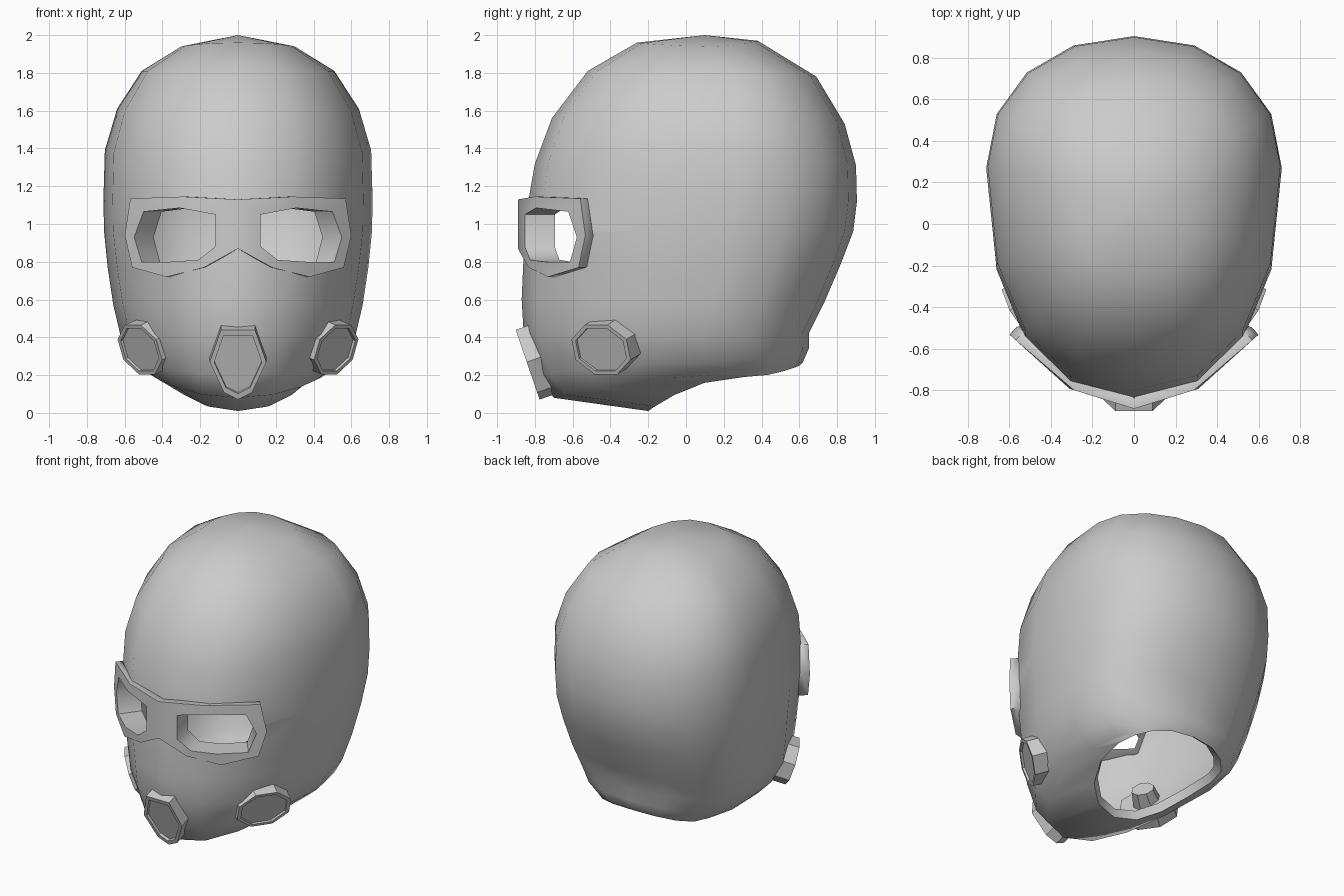
import bpy, bmesh, math
from mathutils import Vector

old = bpy.data.objects.get("Cube")
if old:
    bpy.data.objects.remove(old, do_unlink=True)

grey = bpy.data.materials.new("matte_grey")
grey.use_nodes = True
colour = (0.6, 0.6, 0.6, 1)
grey.diffuse_color = colour
grey.node_tree.nodes["Principled BSDF"].inputs["Base Color"].default_value = colour


def finish(name, bm, recalc=True):
    if recalc:
        bmesh.ops.recalc_face_normals(bm, faces=bm.faces[:])
    mesh = bpy.data.meshes.new(name)
    bm.to_mesh(mesh)
    bm.free()
    mesh.materials.append(grey)
    obj = bpy.data.objects.new(name, mesh)
    bpy.context.collection.objects.link(obj)
    return obj


def activate(obj):
    bpy.ops.object.select_all(action="DESELECT")
    obj.select_set(True)
    bpy.context.view_layer.objects.active = obj


def bridge(bm, a, b):
    n = len(a)
    for i in range(n):
        j = (i + 1) % n
        bm.faces.new((a[i], a[j], b[j], b[i]))


# Helmet shell rings: front y, front z, back y, back z, half width, side z,
# then front and back fullness (lower is squarer)
RINGS = [
    (-0.26, 1.96, 0.38, 1.97, 0.30, 1.94, 0.86, 0.97),
    (-0.52, 1.81, 0.69, 1.78, 0.51, 1.81, 0.85, 0.97),
    (-0.71, 1.56, 0.84, 1.53, 0.64, 1.61, 0.85, 0.96),
    (-0.80, 1.32, 0.90, 1.31, 0.705, 1.39, 0.87, 0.94),
    (-0.835, 1.12, 0.905, 1.12, 0.712, 1.15, 0.89, 0.93),
    (-0.855, 0.95, 0.885, 0.96, 0.71, 0.97, 0.89, 0.92),
    (-0.862, 0.78, 0.82, 0.79, 0.69, 0.77, 0.95, 0.90),
    (-0.87, 0.60, 0.73, 0.58, 0.66, 0.57, 1.0, 0.87),
    (-0.86, 0.43, 0.65, 0.42, 0.62, 0.40, 1.0, 0.85),
    (-0.79, 0.20, 0.65, 0.34, 0.54, 0.27, 0.97, 0.85),
    (-0.70, 0.08, 0.62, 0.27, 0.46, 0.20, 0.94, 0.85),
    (-0.20, 0.01, 0.60, 0.25, 0.39, 0.19, 0.92, 0.87),
]
SEGMENTS = 16


def shell_ring(bm, yf, zf, yb, zb, w, zs, front_full, back_full):
    mid = yf + 0.635 * (yb - yf)
    ring = []
    for i in range(SEGMENTS):
        a = 2 * math.pi * i / SEGMENTS
        s, c = math.sin(a), -math.cos(a)
        y_end, z_end, power = (yf, zf, front_full) if c < 0 else (yb, zb, back_full)
        x = math.copysign(abs(s) ** power, s) * w
        t = abs(c) ** power
        ring.append(bm.verts.new((x, mid + (y_end - mid) * t, zs + (z_end - zs) * t * t)))
    return ring


bm = bmesh.new()
rings = [shell_ring(bm, *r) for r in RINGS]
crown = bm.verts.new((0, 0.1, 2.0))
for i in range(SEGMENTS):
    bm.faces.new((crown, rings[0][i], rings[0][(i + 1) % SEGMENTS]))
for a, b in zip(rings, rings[1:]):
    bridge(bm, a, b)
bmesh.ops.recalc_face_normals(bm, faces=bm.faces[:])
if max(bm.faces, key=lambda f: f.calc_center_median().z).normal.z < 0:
    bmesh.ops.reverse_faces(bm, faces=bm.faces[:])
shell = finish("helmet_shell", bm, recalc=False)
solid = shell.modifiers.new("thickness", "SOLIDIFY")
solid.thickness = 0.06
solid.offset = -1

# Goggle frame: matching outer and eye-opening outlines for one side
OUTER = [(0, 1.13), (0.29, 1.145), (0.57, 1.135), (0.60, 0.94),
         (0.56, 0.77), (0.38, 0.72), (0.18, 0.77), (0, 0.87)]
EYE = [(0.12, 1.05), (0.31, 1.085), (0.50, 1.065), (0.55, 0.93),
       (0.51, 0.80), (0.36, 0.80), (0.21, 0.81), (0.12, 0.88)]


def frame_point(x, z, depth):
    """Point on the bent frame face, pushed inward by depth."""
    y = -0.89 + 0.31 * x if x < 0.31 else -0.794 + 0.9 * (x - 0.31)
    a = 0.7 * x / 0.55
    return Vector((x - depth * math.sin(a), y + depth * math.cos(a), z))


def mirrored(p, side):
    return Vector((p.x * side, p.y, p.z))


bm = bmesh.new()
for side in (1, -1):
    back, front, eye, inner = [
        [bm.verts.new(mirrored(frame_point(x, z, d), side)) for x, z in pts]
        for pts, d in ((OUTER, 0.05), (OUTER, 0), (EYE, 0), (EYE, 0.16))]
    bridge(bm, front, eye)
    bridge(bm, eye, inner)
    for i in range(len(back) - 1):
        bm.faces.new((back[i], back[i + 1], front[i + 1], front[i]))
    bridge(bm, back, inner)
bmesh.ops.remove_doubles(bm, verts=bm.verts[:], dist=0.0005)
goggles = finish("goggle_frame", bm)
activate(goggles)
bpy.ops.object.shade_smooth_by_angle(angle=math.radians(60))

# Eye openings cut through the shell
cutters = []
for side in (1, -1):
    bm = bmesh.new()
    cx, cz = 0.33, 0.94
    big = [(cx + (x - cx) * 1.03, cz + (z - cz) * 1.03) for x, z in EYE]
    a, b = [[bm.verts.new(mirrored(frame_point(x, z, d), side)) for x, z in big]
            for d in (-0.08, 0.25)]
    bridge(bm, a, b)
    bm.faces.new(a)
    bm.faces.new(b)
    bmesh.ops.triangulate(bm, faces=bm.faces[:])
    cutter = finish("eye_cutter", bm)
    cutter.hide_render = True
    cutters.append(cutter)
    cut = shell.modifiers.new("eye_hole", "BOOLEAN")
    cut.object = cutter
    cut.operation = "DIFFERENCE"
    cut.solver = "EXACT"
activate(shell)
for mod in list(shell.modifiers):
    bpy.ops.object.modifier_apply(modifier=mod.name)
for cutter in cutters:
    bpy.data.objects.remove(cutter, do_unlink=True)
bpy.ops.object.shade_smooth_by_angle(angle=math.radians(50))


# Breathing filters: stepped prisms with a recessed face
def breather(name, centre, normal, outline, steps, side=1):
    n = Vector(normal).normalized()
    u = Vector((0, 0, 1)).cross(n).normalized()
    v = n.cross(u)
    bm = bmesh.new()
    loops = []
    for scale, depth in steps:
        loops.append([bm.verts.new(mirrored(
            Vector(centre) + (u * p + v * q) * scale - n * depth, side)) for p, q in outline])
    for a, b in zip(loops, loops[1:]):
        bridge(bm, a, b)
    bm.faces.new(loops[0])
    bm.faces.new(loops[-1])
    return finish(name, bm)


# Chin filter
half = [(0.09, 0.19), (0.15, 0.01), (0.075, -0.16)]
chin_outline = half + [(0, -0.2)] + [(-p, q) for p, q in reversed(half)]
breather("chin_filter", (0, -0.84, 0.26), (0, -0.38, -0.13), chin_outline,
         [(0.84, 0.02), (0.84, 0), (1, 0), (1, 0.08)])

# Cheek filters, tilted forward and down, with a duct reaching inside
octagon = []
for i in range(8):
    a = math.pi * (i + 0.5) / 4
    octagon.append((0.192 * math.cos(a), 0.15 * math.sin(a)))
for name, side in (("left_filter", 1), ("right_filter", -1)):
    breather(name, (0.52, -0.45, 0.335), (0.77, -0.54, -0.33), octagon,
             [(0.86, 0.015), (0.86, 0), (1, 0), (1, 0.1), (0.5, 0.1), (0.4, 0.22)], side)
